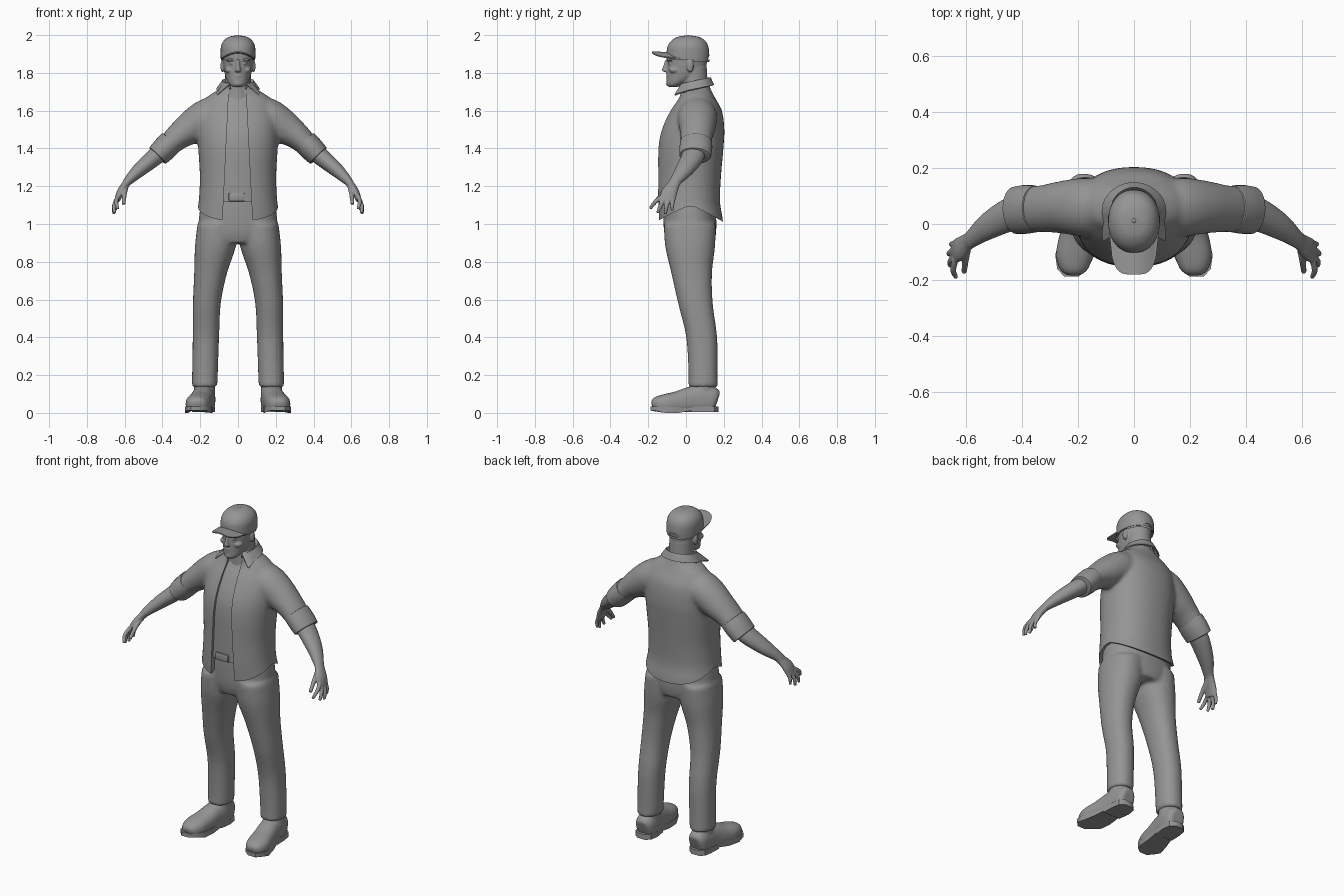
import bpy, bmesh, math
from mathutils import Vector

if "Cube" in bpy.data.objects:
    bpy.data.objects.remove(bpy.data.objects["Cube"])

grey = bpy.data.materials.new("plain_grey")
grey.use_nodes = True
grey.diffuse_color = (0.3, 0.3, 0.3, 1)
grey.node_tree.nodes["Principled BSDF"].inputs["Base Color"].default_value = (0.3, 0.3, 0.3, 1)


def spline(rows, steps=5):
    """Catmull-Rom interpolation of the station rows."""
    rows = [Vector(r) for r in rows]
    out = []
    for i in range(len(rows) - 1):
        a, b, c, d = rows[max(i - 1, 0)], rows[i], rows[i + 1], rows[min(i + 2, len(rows) - 1)]
        for k in range(steps):
            t = k / steps
            out.append(0.5 * (2 * b + (c - a) * t + (2 * a - 5 * b + 4 * c - d) * t * t
                              + (3 * b - a - 3 * c + d) * t ** 3))
    return out + [rows[-1]]


def loft(bm, rows, ref=(0, 1, 0), flat=False, power=2.0, n=32, floor=None):
    """Closed tube through rows of (x, y, z, radius along ref, other radius)."""
    rows = spline(rows)
    rings = []
    for i, r in enumerate(rows):
        c = Vector(r[:3])
        d = Vector(rows[min(i + 1, len(rows) - 1)][:3]) - Vector(rows[max(i - 1, 0)][:3])
        d = Vector((0, 0, 1)) if flat else d.normalized()
        u = Vector(ref)
        u = (u - d * u.dot(d)).normalized()
        v = d.cross(u)
        ring = []
        for k in range(n):
            a = 2 * math.pi * k / n
            ca, sa = math.cos(a), math.sin(a)
            p = c + u * r[3] * math.copysign(abs(ca) ** (2 / power), ca) \
                  + v * r[4] * math.copysign(abs(sa) ** (2 / power), sa)
            if floor is not None:
                p.z = max(p.z, floor)
            ring.append(bm.verts.new(p))
        rings.append(ring)
    for a, b in zip(rings, rings[1:]):
        for k in range(n):
            bm.faces.new((a[k], a[(k + 1) % n], b[(k + 1) % n], b[k]))
    bm.faces.new(rings[0][::-1])
    bm.faces.new(rings[-1])


def ball(bm, centre, size):
    new = bmesh.ops.create_uvsphere(bm, u_segments=20, v_segments=12, radius=1)["verts"]
    for v in new:
        v.co = Vector(a * b for a, b in zip(v.co, size)) + Vector(centre)


def prism(bm, pts, axis, lo, hi):
    """Extrude a 2D outline along one axis."""
    def at(p, h):
        q = list(p)
        q.insert(axis, h)
        return bm.verts.new(q)
    a, b = [at(p, lo) for p in pts], [at(p, hi) for p in pts]
    n = len(pts)
    bm.faces.new(a)
    bm.faces.new(b[::-1])
    for i in range(n):
        bm.faces.new((a[i], b[i], b[(i + 1) % n], a[(i + 1) % n]))


def make(name, bm, voxel=0, smooth=0, cutters=(), thick=0, bevel=0):
    bmesh.ops.recalc_face_normals(bm, faces=bm.faces)
    me = bpy.data.meshes.new(name)
    bm.to_mesh(me)
    bm.free()
    ob = bpy.data.objects.new(name, me)
    bpy.context.collection.objects.link(ob)
    if voxel:
        m = ob.modifiers.new("fuse", "REMESH")
        m.mode, m.voxel_size = "VOXEL", voxel
    if smooth:
        m = ob.modifiers.new("relax", "SMOOTH")
        m.factor, m.iterations = 0.5, smooth
    if thick:
        m = ob.modifiers.new("thickness", "SOLIDIFY")
        m.thickness, m.offset = thick, 0
    if bevel:
        m = ob.modifiers.new("rounding", "BEVEL")
        m.width, m.segments = bevel, 2
    for c in cutters:
        m = ob.modifiers.new("cut", "BOOLEAN")
        m.operation, m.object, m.solver = "DIFFERENCE", c, "EXACT"
    # Bake the modifiers so the crease shading sees the final edges
    bpy.context.view_layer.update()
    baked = bpy.data.meshes.new_from_object(ob.evaluated_get(bpy.context.evaluated_depsgraph_get()))
    ob.modifiers.clear()
    ob.data = baked
    baked.materials.clear()
    baked.materials.append(grey)
    bpy.ops.object.select_all(action="DESELECT")
    ob.select_set(True)
    bpy.context.view_layer.objects.active = ob
    bpy.ops.object.shade_smooth_by_angle(angle=math.radians(40))
    return ob


# Cutters: front opening and curved hem of the overshirt
bm = bmesh.new()
prism(bm, [(-.085, .95), (.08, .95), (.043, 1.68), (.06, 1.8), (-.06, 1.8), (-.05, 1.68)], 1, -.4, -.02)
opening = make("opening_cutter", bm)
bm = bmesh.new()
prism(bm, [(-.3, .8), (-.3, .98), (-.16, 1.01), (-.08, 1.055), (.0, 1.09), (.04, 1.093),
           (.1, 1.065), (.2, 1.01), (.3, .97), (.3, .8)], 0, -.5, .5)
hem = make("hem_cutter", bm)

# Overshirt with short sleeves
torso = [(0, .025, .96, .172, .226), (0, .022, 1.03, .172, .222), (0, .013, 1.12, .167, .208),
         (0, .016, 1.25, .169, .202), (0, .024, 1.4, .174, .21), (0, .036, 1.5, .167, .212),
         (0, .053, 1.6, .137, .2), (0, .058, 1.67, .095, .165), (0, .05, 1.715, .08, .1),
         (0, .045, 1.75, .075, .075)]
bm = bmesh.new()
loft(bm, torso, flat=True, power=2.25, n=64)
for s in (1, -1):
    loft(bm, [(s * .1, .06, 1.595, .09, .09), (s * .17, .06, 1.565, .105, .095),
              (s * .25, .06, 1.51, .095, .088), (s * .32, .055, 1.46, .085, .07),
              (s * .40, .05, 1.385, .08, .055)])
make("overshirt", bm, voxel=.011, smooth=8, cutters=(opening, hem))
for c in (opening, hem):
    bpy.data.objects.remove(c)

# Undershirt inside the opening
bm = bmesh.new()
loft(bm, [(x, y, z, ry - .014, rx - .02) for x, y, z, ry, rx in torso[2:]], flat=True, power=2.25, n=48)
make("undershirt", bm)

# Rolled cuffs
for s, side in ((1, "left"), (-1, "right")):
    bm = bmesh.new()
    loft(bm, [(s * .352, .054, 1.437, .084, .066), (s * .388, .052, 1.4, .087, .066),
              (s * .427, .048, 1.36, .084, .061)])
    make(side + "_cuff", bm, bevel=.006)

# Collar: an open sloping band that folds outward
bm = bmesh.new()
rows = []
for i in range(33):
    t = i / 32 * 2 - 1
    a = t * math.radians(148)
    sx, cy = math.sin(a), math.cos(a)
    tip = max(0, abs(t) - .75) * 4
    row = [(.074 * sx, .045 + .078 * cy, 1.735 + .025 * cy),
           (.084 * sx, .045 + .085 * cy, 1.755 + .018 * cy),
           (.112 * sx + .05 * tip * math.copysign(1, t), .045 + .1 * cy - .02 * tip, 1.713 + .022 * cy - .012 * tip)]
    rows.append([bm.verts.new(p) for p in row])
for a, b in zip(rows, rows[1:]):
    for k in range(2):
        bm.faces.new((a[k], b[k], b[k + 1], a[k + 1]))
make("collar", bm, thick=.008)

# Trousers
bm = bmesh.new()
loft(bm, [(0, .025, .9, .125, .13), (0, .022, .96, .138, .2), (0, .02, 1.05, .14, .205),
          (0, .02, 1.16, .138, .185)], flat=True, power=2.3, n=48)
for s in (1, -1):
    loft(bm, [(s * .177, .09, .135, .08, .066), (s * .175, .09, .2, .077, .068),
              (s * .17, .083, .4, .082, .07), (s * .165, .05, .58, .092, .074),
              (s * .145, .03, .74, .108, .087), (s * .12, .022, .88, .132, .108),
              (s * .11, .02, 1.0, .138, .105)], flat=True, power=2.2)
make("trousers", bm, voxel=.011, smooth=7)

# Belt and buckle
bm = bmesh.new()
loft(bm, [(0, .018, 1.125, .152, .188), (0, .018, 1.168, .152, .186)], flat=True, power=2.3, n=48)
make("belt", bm)
bm = bmesh.new()
prism(bm, [(-.05, 1.12), (.035, 1.12), (.035, 1.165), (-.05, 1.165)], 1, -.148, -.125)
make("belt_buckle", bm, bevel=.006)

# Shoes with soles and heels
for s, side in ((1, "left"), (-1, "right")):
    bm = bmesh.new()
    loft(bm, [(s * .176, .165, .06, .035, .05), (s * .177, .145, .065, .054, .07),
              (s * .18, .09, .07, .06, .08), (s * .188, .03, .065, .06, .075),
              (s * .2, -.04, .05, .064, .066), (s * .212, -.11, .045, .066, .055),
              (s * .216, -.16, .042, .05, .042), (s * .217, -.18, .038, .025, .02)],
         ref=(1, 0, 0), power=2.4, floor=.022)
    loft(bm, [(s * .178, .09, .09, .066, .058), (s * .177, .09, .15, .062, .056)], flat=True)
    make(side + "_shoe", bm, voxel=.007, smooth=4)
    half = [(.172, .025), (.15, .052), (.1, .06), (.03, .056), (-.04, .064), (-.11, .07), (-.16, .055), (-.188, .025)]
    mid = lambda y: .182 - .16 * min(y - .07, 0)
    outline = [(s * (mid(y) + w), y) for y, w in half] + [(s * (mid(y) - w), y) for y, w in half[::-1]]
    bm = bmesh.new()
    prism(bm, outline, 2, .012, .035)
    for v in bm.verts:
        if v.co.y < .0 and v.co.z < .02:
            v.co.z = 0 if v.co.y > -.15 else .012
    heel = outline[:4] + outline[-4:]
    prism(bm, heel, 2, .004, .03)
    make(side + "_sole", bm)

# Forearms, palms and fingers
for s, side in ((1, "left"), (-1, "right")):
    bm = bmesh.new()
    loft(bm, [(s * .38, .05, 1.405, .06, .05), (s * .44, .035, 1.355, .06, .047),
              (s * .52, -.008, 1.288, .048, .038), (s * .575, -.05, 1.235, .033, .026),
              (s * .595, -.065, 1.21, .032, .021), (s * .622, -.088, 1.168, .042, .02),
              (s * .64, -.1, 1.125, .042, .015)])
    fingers = [((.592, -.075, 1.2), (.6, -.12, 1.165), (.606, -.172, 1.105), .013),
               ((.637, -.125, 1.145), (.645, -.165, 1.115), (.634, -.19, 1.08), .011),
               ((.641, -.115, 1.135), (.656, -.136, 1.095), (.654, -.15, 1.058), .011),
               ((.642, -.093, 1.13), (.658, -.104, 1.09), (.656, -.11, 1.052), .011),
               ((.638, -.07, 1.135), (.65, -.072, 1.1), (.648, -.074, 1.07), .01)]
    for *pts, r in fingers:
        loft(bm, [(s * x, y, z, r * k, r * k) for (x, y, z), k in zip(pts, (1.1, 1, .75))], n=12)
    make(side + "_forearm_and_hand", bm, voxel=.0042, smooth=4)

# Head, neck and facial features
bm = bmesh.new()
loft(bm, [(0, .05, 1.64, .08, .085), (0, .045, 1.72, .072, .07), (0, .04, 1.83, .07, .068)], flat=True)
loft(bm, [(0, -.068, 1.726, .026, .026), (0, -.052, 1.742, .05, .047), (0, -.012, 1.78, .09, .066),
          (0, .002, 1.82, .103, .075), (0, .006, 1.86, .105, .08), (0, .01, 1.9, .105, .084),
          (0, .01, 1.96, .08, .06)], flat=True, n=40)
loft(bm, [(0, -.098, 1.868, .012, .009), (0, -.106, 1.84, .014, .01), (0, -.109, 1.812, .018, .016),
          (0, -.1, 1.804, .01, .012)], flat=True, n=16)
ball(bm, (0, -.088, 1.785), (.026, .018, .006))
ball(bm, (0, -.086, 1.773), (.022, .018, .006))
ball(bm, (0, -.088, 1.742), (.022, .018, .014))
for s in (1, -1):
    ball(bm, (s * .034, -.084, 1.868), (.03, .02, .008))
    ball(bm, (s * .045, -.06, 1.815), (.025, .03, .018))
    ball(bm, (s * .032, -.085, 1.85), (.014, .012, .006))
    ball(bm, (s * .083, .022, 1.835), (.01, .018, .032))
make("head", bm, voxel=.0045, smooth=4)

# Cap crown, with an arched gap and strap at the back
bm = bmesh.new()
ball(bm, (0, .095, 1.868), (.035, .05, .026))
gap = make("gap_cutter", bm)
bm = bmesh.new()
loft(bm, [(0, .01, 1.868, .112, .091), (0, .01, 1.9, .113, .092), (0, .01, 1.94, .108, .09),
          (0, .012, 1.97, .09, .076), (0, .012, 1.99, .058, .05), (0, .012, 1.997, .02, .018)],
     flat=True, power=2.15, n=48)
make("cap_crown", bm, cutters=(gap,))
bpy.data.objects.remove(gap)
bm = bmesh.new()
loft(bm, [(0, .01, 1.858, .113, .089), (0, .01, 1.872, .114, .09)], flat=True, n=48)
bmesh.ops.delete(bm, geom=[v for v in bm.verts if v.co.y < .03], context="VERTS")
make("cap_strap", bm)
bm = bmesh.new()
ball(bm, (0, .012, 1.996), (.008, .008, .004))
make("cap_button", bm)

# Cap brim, arched across its width
bm = bmesh.new()
rows = []
for i in range(21):
    x = (i / 10 - 1) * .086
    e = (x / .086) ** 2
    back = .01 - .104 * math.sqrt(max(0, 1 - (x / .09) ** 2))
    front = -.05 - .13 * (1 - e ** 2) ** .6
    rows.append([bm.verts.new((x, back + (min(front, back - .004) - back) * k / 5, 1.906 - .034 * e + .001 * k))
                 for k in range(6)])
for a, b in zip(rows, rows[1:]):
    for k in range(5):
        bm.faces.new((a[k], b[k], b[k + 1], a[k + 1]))
make("cap_brim", bm, thick=.007)
